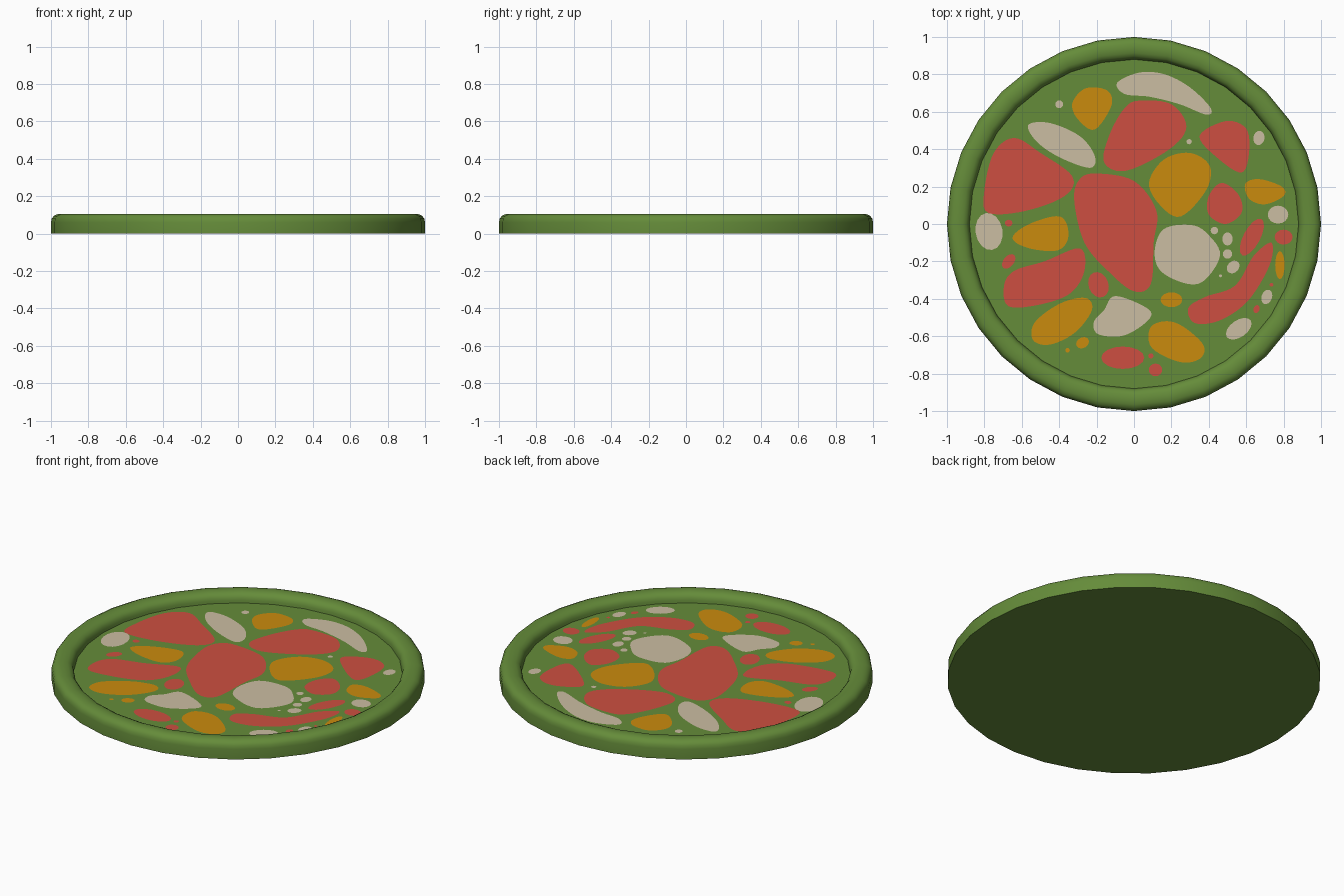
import bpy, bmesh, math
from mathutils import Vector

FLOOR = 0.05


def material(name, rgb):
    m = bpy.data.materials.new(name)
    m.diffuse_color = (*rgb, 1)
    return m


GREEN = material("leaf green", (0.130, 0.262, 0.042))
RED = material("coral red", (0.610, 0.078, 0.052))
AMBER = material("amber", (0.590, 0.260, 0.004))
CREAM = material("cream", (0.600, 0.510, 0.365))


def finish(bm, name, mat):
    me = bpy.data.meshes.new(name)
    bm.to_mesh(me)
    bm.free()
    ob = bpy.data.objects.new(name, me)
    bpy.context.collection.objects.link(ob)
    me.materials.append(mat)
    return ob


def smooth_loop(pts, steps=6):
    # closed Catmull-Rom curve through the points
    p = [Vector(q) for q in pts]
    n, out = len(p), []
    for i in range(n):
        a, b, c, d = (p[(i + k) % n] for k in (-1, 0, 1, 2))
        for s in range(steps):
            t = s / steps
            out.append(0.5 * (2 * b + (c - a) * t + (2 * a - 5 * b + 4 * c - d) * t * t
                              + (3 * b - a - 3 * c + d) * t ** 3))
    return out


def ellipse(x, y, a, b, deg):
    r, n = math.radians(deg), 16
    res = []
    for i in range(n):
        u, v = a * math.cos(i * math.tau / n), b * math.sin(i * math.tau / n)
        res.append((x + u * math.cos(r) - v * math.sin(r), y + u * math.sin(r) + v * math.cos(r)))
    return res


def chips(name, mat, shapes, pebbles):
    # thin flat inlays lying on the tray floor
    bm = bmesh.new()
    for loop in [smooth_loop(s) for s in shapes] + [ellipse(*e) for e in pebbles]:
        f = bm.faces.new([bm.verts.new((q[0], q[1], FLOOR + 0.003)) for q in loop])
        f.normal_update()
        if f.normal.z < 0:
            f.normal_flip()
    bmesh.ops.triangulate(bm, faces=bm.faces[:])
    finish(bm, name, mat)


# tray: 32-sided lathe with rounded rim and sunken floor
profile = [(1.0, 0.0), (1.0, 0.06), (0.996, 0.08), (0.985, 0.095), (0.965, 0.104), (0.94, 0.106),
           (0.915, 0.103), (0.897, 0.094), (0.886, 0.08), (0.882, 0.065), (0.88, FLOOR)]
bm = bmesh.new()
N = 32
rings = [[bm.verts.new((r * math.cos(i * math.tau / N), r * math.sin(i * math.tau / N), z))
          for i in range(N)] for r, z in profile]
for lo, hi in zip(rings, rings[1:]):
    for i in range(N):
        j = (i + 1) % N
        bm.faces.new((lo[i], lo[j], hi[j], hi[i]))
bm.faces.new(rings[-1])
bm.faces.new(rings[0][::-1])
tray = finish(bm, "tray", GREEN)
bpy.context.view_layer.objects.active = tray
tray.select_set(True)
bpy.ops.object.shade_smooth_by_angle(angle=math.radians(40))

# red inlays
chips("red_chips", RED, [
    [(.03, .66), (.20, .64), (.28, .52), (.19, .40), (-.04, .285), (-.16, .33), (-.13, .48), (-.05, .62)],
    [(-.64, .46), (-.50, .38), (-.33, .255), (-.37, .15), (-.58, .07), (-.78, .06), (-.80, .18), (-.75, .38)],
    [(-.20, .27), (0, .23), (.12, .07), (.105, -.1), (.09, -.32), (0, -.36), (-.13, -.26),
     (-.265, -.1), (-.32, .13), (-.29, .24)],
    [(.35, .47), (.49, .55), (.60, .51), (.615, .38), (.575, .275), (.45, .35)],
    [(.47, .22), (.56, .155), (.575, .06), (.49, 0), (.40, .05), (.40, .15)],
    [(-.29, -.13), (-.265, -.25), (-.34, -.37), (-.50, -.43), (-.67, -.44), (-.695, -.33),
     (-.64, -.25), (-.48, -.20)],
    [(.735, -.10), (.725, -.22), (.61, -.41), (.46, -.515), (.325, -.53), (.29, -.45),
     (.38, -.39), (.54, -.33), (.64, -.17)],
], [(.63, -.07, .11, .045, 62), (-.19, -.325, .07, .053, -70), (-.06, -.715, .115, .06, 0),
    (-.67, -.20, .045, .028, 50), (-.67, .005, .02, .018, 0), (.80, -.07, .048, .04, 0),
    (.115, -.78, .036, .034, 0), (.09, -.705, .014, .014, 0), (.655, -.455, .022, .016, 70),
    (.735, -.325, .01, .01, 0)])

# amber inlays
chips("amber_chips", AMBER, [
    [(.30, .38), (.405, .31), (.385, .18), (.25, .04), (.14, .10), (.08, .22), (.16, .345)],
    [(-.26, .725), (-.145, .715), (-.12, .635), (-.21, .505), (-.30, .56), (-.33, .645)],
    [(.595, .215), (.67, .24), (.79, .20), (.80, .15), (.70, .105), (.615, .135)],
    [(-.65, -.075), (-.56, 0), (-.395, .04), (-.35, -.06), (-.405, -.14), (-.56, -.13)],
    [(-.395, -.425), (-.26, -.395), (-.225, -.46), (-.315, -.58), (-.45, -.645), (-.54, -.62), (-.53, -.525)],
    [(.165, -.52), (.257, -.545), (.37, -.645), (.353, -.72), (.245, -.738), (.096, -.663), (.086, -.556)],
], [(.20, -.405, .058, .04, 0), (-.275, -.635, .036, .028, 30), (-.355, -.675, .012, .012, 0),
    (.78, -.22, .075, .025, 90)])

# cream inlays
chips("cream_chips", CREAM, [
    [(-.09, .755), (.03, .81), (.165, .80), (.30, .73), (.41, .62), (.385, .585), (.245, .64),
     (.085, .68), (-.05, .695)],
    [(-.565, .53), (-.45, .54), (-.29, .47), (-.21, .365), (-.235, .30), (-.395, .355), (-.52, .44)],
    [(.155, -.03), (.30, -.005), (.39, -.05), (.46, -.17), (.345, -.32), (.165, -.27), (.11, -.165)],
    [(-.10, -.385), (.07, -.45), (.08, -.51), (-.05, -.595), (-.19, -.59), (-.215, -.525), (-.16, -.46)],
], [(-.775, -.04, .1, .072, 100), (.56, -.56, .078, .045, 35), (.77, .05, .055, .048, 0),
    (.71, -.39, .04, .028, 70), (.668, .46, .038, .03, 80), (.53, -.23, .038, .03, 45),
    (.50, -.16, .025, .025, 0), (.50, -.08, .035, .028, 90), (.43, -.035, .02, .02, 0),
    (.463, -.277, .008, .008, 0), (.295, .44, .014, .014, 0), (-.40, .64, .021, .021, 0)])
